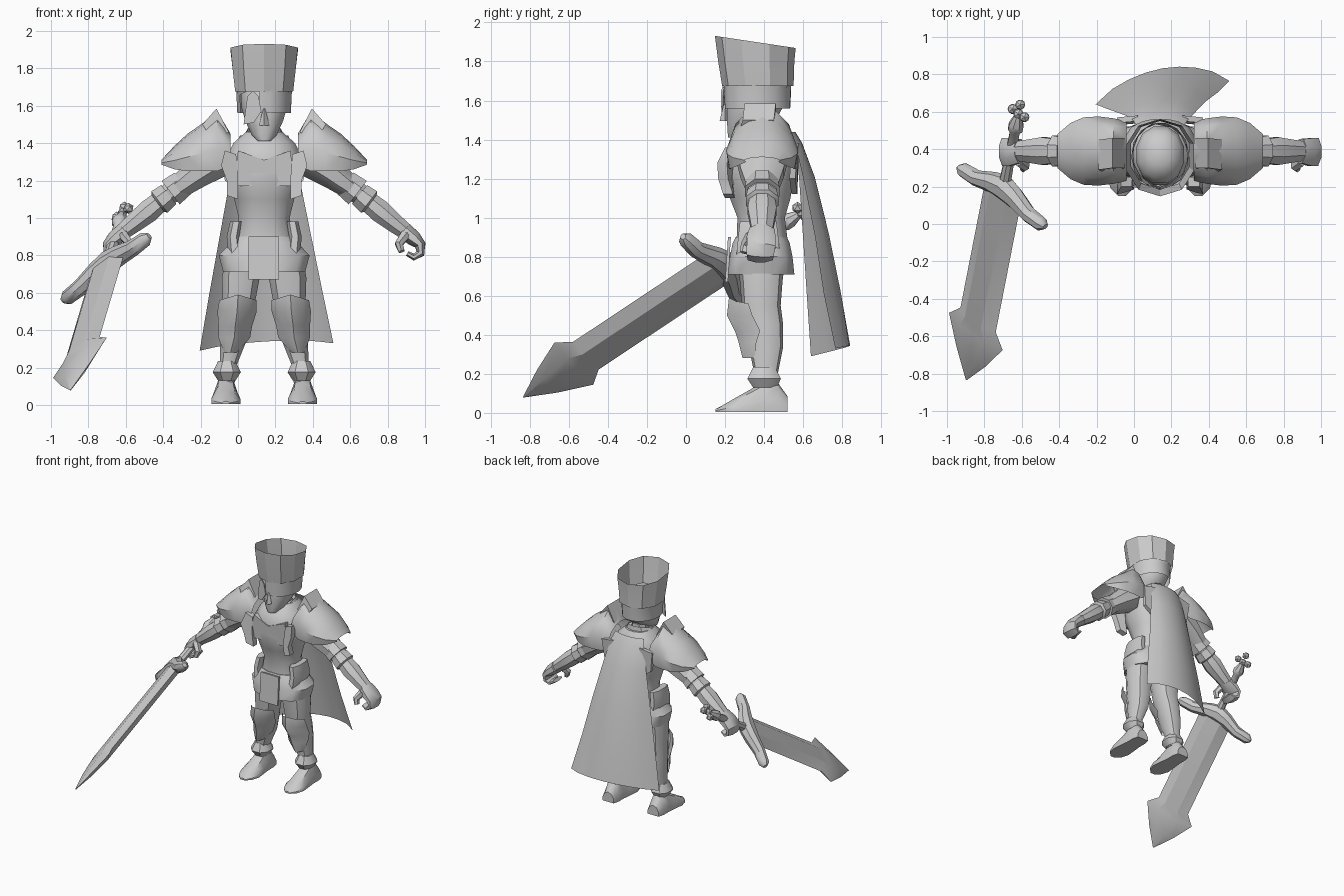
import bpy, bmesh, math
from mathutils import Vector as V

if "Cube" in bpy.data.objects:
    bpy.data.objects.remove(bpy.data.objects["Cube"])

CX, CY = 0.14, 0.39          # body centre line
gray = bpy.data.materials.new("plain_gray")
gray.diffuse_color = (0.6, 0.6, 0.6, 1)
gray.use_nodes = True
gray.node_tree.nodes["Principled BSDF"].inputs["Base Color"].default_value = gray.diffuse_color


def finish(name, bm, angle=38):
    bmesh.ops.remove_doubles(bm, verts=bm.verts, dist=0.0005)
    bmesh.ops.recalc_face_normals(bm, faces=bm.faces)
    me = bpy.data.meshes.new(name)
    bm.to_mesh(me)
    bm.free()
    me.materials.append(gray)
    ob = bpy.data.objects.new(name, me)
    bpy.context.collection.objects.link(ob)
    bpy.ops.object.select_all(action='DESELECT')
    ob.select_set(True)
    bpy.context.view_layer.objects.active = ob
    bpy.ops.object.shade_smooth_by_angle(angle=math.radians(angle))
    return ob


def grid(name, rows, closed=False, caps=False, angle=38):
    """Skin a list of equally long point rows."""
    bm = bmesh.new()
    vs = [[bm.verts.new(p) for p in r] for r in rows]
    n = len(rows[0])
    for a, b in zip(vs, vs[1:]):
        for i in range(n if closed else n - 1):
            j = (i + 1) % n
            bm.faces.new((a[i], a[j], b[j], b[i]))
    if caps:
        bm.faces.new(vs[0])
        bm.faces.new(vs[-1])
    return finish(name, bm, angle)


def ring(c, a, b, n, power=1.0):
    out = []
    for i in range(n):
        t = 2 * math.pi * (i + 0.5) / n
        c1, s1 = math.cos(t), math.sin(t)
        out.append(c + a * math.copysign(abs(c1) ** power, c1)
                   + b * math.copysign(abs(s1) ** power, s1))
    return out


def stack(name, rings, n=10, caps=True, power=0.85, tilt=0, angle=38):
    """Upright loft; each ring is x, y, z, half width, half depth."""
    rows = [ring(V((x, y, z)), V((rx, 0, 0)), V((0, ry, 0)), n, power)
            for x, y, z, rx, ry in rings]
    for p in rows[-1]:
        p.z -= tilt * (p.y - rings[-1][1])
    return grid(name, rows, True, caps, angle)


def tube(name, pts, n=8, caps=True):
    """Loft along a path; each point is x, y, z, radius across, radius in depth."""
    ps = [V(p[:3]) for p in pts]
    rows = []
    for i, p in enumerate(pts):
        d = (ps[min(i + 1, len(ps) - 1)] - ps[max(i - 1, 0)]).normalized()
        a = d.cross(V((0, 1, 0))).normalized()
        rows.append(ring(ps[i], a * p[3], a.cross(d) * p[4], n))
    return grid(name, rows, True, caps)


def plate(name, pts, depth=0.015):
    """Thin plate from an outline, thickened towards the back."""
    bm = bmesh.new()
    f = bm.faces.new([bm.verts.new(p) for p in pts])
    new = bmesh.ops.extrude_face_region(bm, geom=[f])
    bmesh.ops.translate(bm, vec=(0, depth, 0),
                        verts=[g for g in new["geom"] if isinstance(g, bmesh.types.BMVert)])
    return finish(name, bm)


# Torso, skirt and belt
stack("torso", [(CX, .39, .78, .17, .14), (CX, .39, .88, .165, .135), (CX, .385, 1.0, .14, .125),
                (CX, .38, 1.1, .165, .16), (CX, .375, 1.2, .2, .18), (CX, .38, 1.32, .21, .185),
                (CX, .39, 1.4, .17, .16), (CX, .40, 1.46, .10, .11)], 12)
stack("skirt", [(CX, .385, .71, .225, .175), (CX, .385, .80, .25, .165), (CX, .385, .87, .18, .15),
                (CX, .385, .90, .16, .135)], 12, power=.8)
stack("collar", [(CX, .37, 1.40, .14, .13), (CX, .38, 1.47, .09, .11)], 10, caps=False, tilt=-.25)
stack("neck", [(CX, .39, 1.36, .07, .08), (CX, .38, 1.50, .065, .08)], 8)
plate("front_flap", [(.055, .20, .67), (.22, .20, .67), (.22, .215, .90), (.055, .215, .90)])
plate("chest_plate", [(.0, .21, 1.17), (.28, .21, 1.17), (.29, .195, 1.28), (.28, .21, 1.36),
                      (CX, .19, 1.31), (.0, .21, 1.36), (-.01, .195, 1.28)], .04)

# Head
stack("head", [(CX, .25, 1.41, .035, .035), (CX, .29, 1.445, .07, .08), (CX, .34, 1.52, .105, .135),
               (CX, .36, 1.59, .125, .155), (CX, .37, 1.68, .13, .155), (CX, .37, 1.74, .11, .13),
               (CX, .37, 1.78, .05, .06)], 12, power=.9)
bm = bmesh.new()
bmesh.ops.create_cone(bm, cap_ends=True, segments=4, radius1=.028, radius2=.006, depth=.09)
bmesh.ops.translate(bm, verts=bm.verts, vec=(CX, .20, 1.54))
finish("nose", bm)
plate("eye_patch", [(.03, .215, 1.50), (.085, .185, 1.51), (.125, .18, 1.57), (.11, .18, 1.65),
                    (.08, .19, 1.68), (.05, .205, 1.65)], .01)

# Head band with an opening in front of one eye
band = []
for z, rx, ry in ((1.56, .145, .17), (1.66, .15, .175), (1.70, .155, .178)):
    row = []
    for i in range(15):
        t = math.radians(-100 + i * 310 / 14) if z < 1.69 else math.radians(-100 + i * 360 / 14)
        row.append(V((CX + rx * math.cos(t), .366 + ry * math.sin(t), z)))
    band.append(row)
grid("head_band", band)

# Tall open hat, higher at the front
stack("hat", [(CX, .368, 1.675, .162, .183), (CX, .36, 1.80, .177, .195), (CX, .355, 1.90, .188, .207)],
      10, caps=False, power=.9, tilt=.15, angle=30)

# Paired parts
for s, side in ((1, "left"), (-1, "right")):
    def P(o, y, z, *r):
        return (CX + s * o, y, z, *r)

    # Shoulder armour: arched shell, broad at the neck and pointed outward
    rows = []
    for o, top, bot, hw in ((.18, 1.45, 1.28, .16), (.25, 1.57, 1.25, .175), (.33, 1.505, 1.25, .185),
                            (.41, 1.45, 1.25, .18), (.48, 1.385, 1.26, .15), (.55, 1.31, 1.285, .09)):
        prof = ((-.92, 0), (-1, .38), (-.78, .72), (-.35, .95), (0, 1), (.35, .95), (.78, .72),
                (1, .38), (.92, 0))
        rows.append([V(P(o, CY + hw * u, bot + (top - bot) * w)) for u, w in prof])
    grid(side + "_shoulder_armour", rows)
    # Upright collar points at the neck side of the shoulder
    plate(side + "_collar_point", [P(.19, .30, 1.46), P(.255, .30, 1.585), P(.33, .29, 1.50),
                                   P(.27, .26, 1.40)], .16)
    plate(side + "_chest_strap", [P(.14, .20, 1.10), P(.20, .19, 1.12), P(.20, .165, 1.20),
                                  P(.23, .16, 1.28), P(.21, .20, 1.36), P(.15, .20, 1.34),
                                  P(.14, .185, 1.20)], .05)
    plate(side + "_back_strap", [P(.10, .54, 1.12), P(.21, .53, 1.2), P(.23, .54, 1.36),
                                 P(.12, .55, 1.38)], .03)
    stack(side + "_hip_pouch", [P(.155, .37, .80, .04, .12), P(.165, .37, .90, .038, .11),
                                P(.15, .37, .98, .035, .10)], 8)

    # Arm
    tube(side + "_upper_arm", [P(.26, CY, 1.31, .11, .14), P(.37, CY, 1.23, .085, .12),
                               P(.45, CY, 1.17, .07, .095), P(.52, CY, 1.12, .06, .07)])
    tube(side + "_upper_cuff", [P(.435, CY, 1.185, .078, .085), P(.50, CY, 1.135, .086, .095)])
    tube(side + "_lower_cuff", [P(.51, CY, 1.125, .07, .08), P(.56, CY, 1.085, .078, .09),
                                P(.575, CY, 1.075, .05, .06)])
    tube(side + "_forearm", [P(.56, CY, 1.085, .06, .07), P(.62, CY, 1.035, .066, .08),
                             P(.70, CY, .97, .055, .066), P(.77, CY, .915, .045, .055)])
    tube(side + "_hand", [P(.75, CY, .93, .05, .07), P(.80, .385, .89, .045, .08),
                          P(.835, .385, .855, .032, .08), P(.835, .38, .81, .024, .075),
                          P(.80, .38, .79, .02, .07), P(.765, .38, .81, .015, .06)])
    tube(side + "_thumb", [P(.755, .34, .91, .03, .035), P(.72, .31, .86, .024, .03),
                           P(.735, .30, .82, .018, .025)], 6)

    # Leg, knee guard, boot
    stack(side + "_leg", [P(.11, .385, .80, .10, .125), P(.125, .385, .68, .105, .11),
                          P(.135, .385, .55, .09, .10), P(.15, .40, .45, .082, .098),
                          P(.165, .41, .34, .072, .088), P(.195, .41, .20, .045, .06),
                          P(.20, .41, .12, .045, .06)], 10)
    guard = []
    for z, o, y, w, d in ((.56, .14, .22, .10, .10), (.50, .145, .21, .105, .13),
                          (.42, .155, .25, .09, .13), (.36, .16, .27, .085, .09), (.28, .18, .29, .035, .06)):
        guard.append([V(P(o + w * u, y + d * abs(u) ** 2, z + .03 * (1 - abs(u)) * (z > .5)))
                      for u in (-1, -.6, 0, .6, 1)])
    grid(side + "_knee_guard", guard)
    stack(side + "_boot_cuff", [P(.20, .405, .13, .05, .065), P(.20, .40, .175, .08, .092),
                                P(.20, .40, .235, .05, .06)], 8)
    foot = []
    for y, w, h in ((.52, .05, .08), (.47, .062, .15), (.40, .062, .16), (.33, .07, .115),
                    (.25, .078, .07), (.19, .06, .035), (.15, .02, .015)):
        foot.append([V(P(.205 + w * u, y, .005 + h * k)) for u, k in
                     ((-1, 0), (-1, .4), (-.6, .85), (0, 1), (.6, .85), (1, .4), (1, 0))])
    grid(side + "_boot", foot, True, True)

# Cape: left edge, right edge, bulge per row
cape = []
for z, xl, yl, xr, yr, b in ((1.44, .01, .53, .27, .53, .03), (1.38, -.01, .56, .29, .56, .035),
                             (1.2, -.045, .58, .33, .60, .07), (.9, -.10, .60, .39, .66, .10),
                             (.6, -.155, .62, .45, .705, .125), (.31, -.205, .64, .51, .765, .13)):
    row = []
    for i in range(9):
        u = i / 8
        bulge = math.sin(math.pi * u) ** .7
        lift = (.04 * u - .02 + .03 * bulge) * (1.44 - z) / 1.13
        row.append(V((xl + (xr - xl) * u, yl + (yr - yl) * u + b * bulge, z + lift)))
    cape.append(row)
grid("cape", cape, angle=45)

# Sword, built in its own axes: w across, n through, d along the blade
d = V((-.128, -.655, -.435)).normalized()
w = V((.70, -.50, .52))
w = (w - d * w.dot(d)).normalized()
nrm = d.cross(w)
O = V((-.705, .145, .73))


def S(a, b, t):
    return O + w * a + nrm * b + d * t


blade = []
for t, half, thick in ((-.05, .135, .04), (.8, .135, .04), (.875, .205, .035),
                       (1.04, .11, .025), (1.19, .003, .003)):
    blade.append([S(-half, 0, t), S(-half * .45, thick, t), S(half * .45, thick, t),
                  S(half, 0, t), S(half * .45, -thick, t), S(-half * .45, -thick, t)])
grid("sword_blade", blade, True, True, 25)
cross = []
for a, t, r, q in ((-.33, .0, .015, .02), (-.30, .0, .04, .04), (-.2, -.005, .045, .045),
                   (-.09, -.045, .06, .055), (0, -.06, .075, .06), (.09, -.045, .06, .055),
                   (.2, -.005, .045, .045), (.30, .0, .04, .04), (.33, .0, .015, .02)):
    cross.append(ring(S(a, 0, t), d * r, nrm * q, 8))
grid("sword_guard", cross, True, True)
grid("sword_handle", [ring(S(0, 0, t), w * r, nrm * r, 8) for t, r in
                      ((-.05, .035), (-.2, .03), (-.42, .028), (-.44, .042), (-.47, .042), (-.53, .02))],
     True, True)
for i, (a, t) in enumerate(((0, -.54), (-.045, -.545), (.045, -.545), (0, -.60))):
    bm = bmesh.new()
    bmesh.ops.create_icosphere(bm, subdivisions=1, radius=.03)
    bmesh.ops.translate(bm, verts=bm.verts, vec=S(a, 0, t))
    finish("pommel_lobe_%d" % (i + 1), bm)
